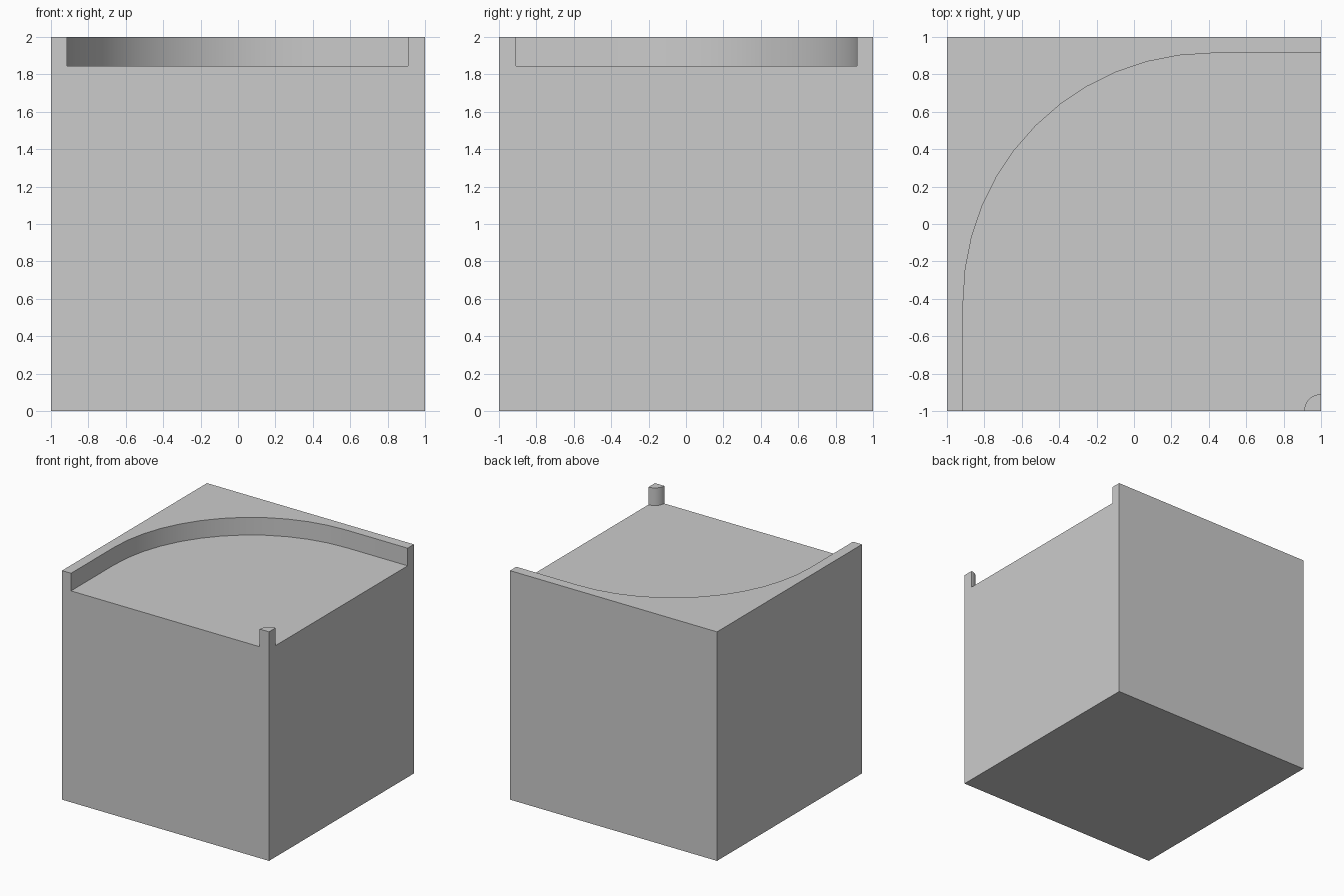
import bpy, bmesh
from math import sin, cos, pi

if "Cube" in bpy.data.objects:
    bpy.data.objects.remove(bpy.data.objects["Cube"])

FLOOR, EDGE = 1.846, 0.913


def arc(cx, cy, r, a0, a1, n=12):
    return [(cx + r * cos(a0 + (a1 - a0) * i / n),
             cy + r * sin(a0 + (a1 - a0) * i / n)) for i in range(n + 1)]


def prism(name, outline, z0, z1):
    bm = bmesh.new()
    face = bm.faces.new([bm.verts.new((x, y, z0)) for x, y in outline])
    top = bmesh.ops.extrude_face_region(bm, geom=[face])["geom"]
    for v in top:
        if isinstance(v, bmesh.types.BMVert):
            v.co.z = z1
    bmesh.ops.recalc_face_normals(bm, faces=bm.faces)
    mesh = bpy.data.meshes.new(name)
    bm.to_mesh(mesh)
    bm.free()
    obj = bpy.data.objects.new(name, mesh)
    bpy.context.collection.objects.link(obj)
    return obj


# Solid cube
block = prism("curved_curb_block", [(-1, -1), (1, -1), (1, 1), (-1, 1)], 0, 2)

# Lowered road surface: large outer bend, small inner corner post left standing
outline = [(-EDGE, -1.2)]
outline += arc(0.41, -0.41, 0.41 + EDGE, pi, pi / 2)
outline += [(1.2, EDGE), (1.2, -0.91)]
outline += arc(1, -1, 0.09, pi / 2, pi)
outline += [(0.91, -1.2)]
cutter = prism("recess_cutter", outline, FLOOR, 2.2)
cutter.hide_render = True

# Carve the recess
mod = block.modifiers.new("recess", "BOOLEAN")
mod.operation = "DIFFERENCE"
mod.solver = "EXACT"
mod.object = cutter
bpy.context.view_layer.objects.active = block
block.select_set(True)
bpy.ops.object.modifier_apply(modifier=mod.name)
bpy.data.objects.remove(cutter)

# Smooth curved walls, crisp edges
bpy.ops.object.shade_smooth_by_angle(angle=pi / 6)
